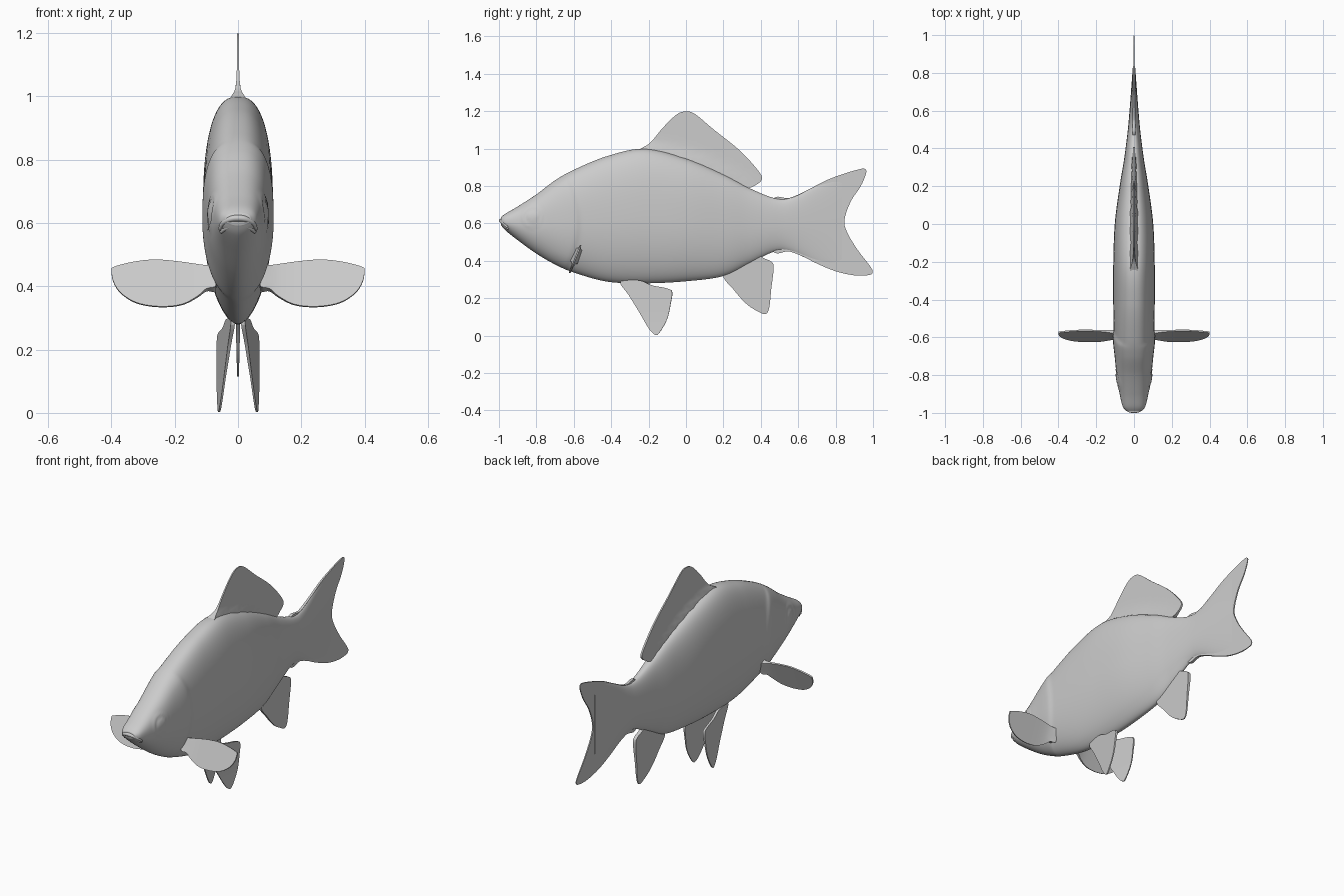
import bpy, bmesh, math
from mathutils import Vector

if "Cube" in bpy.data.objects:
    bpy.data.objects.remove(bpy.data.objects["Cube"])


def spline(pts, n, closed=False):
    """Smooth Catmull-Rom samples through points of any dimension."""
    pts = [Vector(p) for p in pts]
    k = len(pts)
    out = []
    for i in range(k if closed else k - 1):
        q = [pts[j % k] if closed else pts[max(0, min(k - 1, j))] for j in range(i - 1, i + 3)]
        for s in range(n):
            t = s / n
            out.append(0.5 * (2 * q[1] + (q[2] - q[0]) * t
                              + (2 * q[0] - 5 * q[1] + 4 * q[2] - q[3]) * t * t
                              + (3 * q[1] - q[0] - 3 * q[2] + q[3]) * t ** 3))
    return out if closed else out + [pts[-1]]


def finish(bm, name, angle=50):
    bmesh.ops.recalc_face_normals(bm, faces=bm.faces[:])
    me = bpy.data.meshes.new(name)
    bm.to_mesh(me)
    bm.free()
    ob = bpy.data.objects.new(name, me)
    bpy.context.collection.objects.link(ob)
    bpy.ops.object.select_all(action='DESELECT')
    ob.select_set(True)
    bpy.context.view_layer.objects.active = ob
    bpy.ops.object.shade_smooth_by_angle(angle=math.radians(angle))
    return ob


def fin(name, outline, place, thick, normal):
    """Fill a 2D outline, slice it, and give it a varying thickness."""
    bm = bmesh.new()
    bm.faces.new([bm.verts.new((p.x, p.y, 0)) for p in spline(outline, 5, True)])
    for axis in (0, 1):
        vals = [v.co[axis] for v in bm.verts]
        lo, hi = min(vals), max(vals)
        no = Vector((1, 0, 0)) if axis == 0 else Vector((0, 1, 0))
        for i in range(1, 14):
            bmesh.ops.bisect_plane(bm, geom=bm.verts[:] + bm.edges[:] + bm.faces[:], dist=1e-5,
                                   plane_co=no * (lo + (hi - lo) * i / 14), plane_no=no)
    bmesh.ops.triangulate(bm, faces=[f for f in bm.faces if len(f.verts) > 4])
    base = bm.verts[:]
    ext = bmesh.ops.extrude_face_region(bm, geom=bm.faces[:], use_keep_orig=True)
    new = [g for g in ext['geom'] if isinstance(g, bmesh.types.BMVert)]
    nrm = Vector(normal).normalized()
    for group, side in ((base, -1), (new, 1)):
        for v in group:
            a, b = v.co.x, v.co.y
            v.co = Vector(place(a, b)) + nrm * side * thick(a, b)
    return finish(bm, name)


# Body stations: y, top z, bottom z, half width
stations = [
    (-0.99, 0.632, 0.592, 0.040), (-0.965, 0.652, 0.562, 0.060), (-0.90, 0.690, 0.510, 0.076),
    (-0.80, 0.755, 0.438, 0.092), (-0.70, 0.830, 0.380, 0.100), (-0.60, 0.886, 0.337, 0.106),
    (-0.42, 0.960, 0.288, 0.110), (-0.22, 0.999, 0.279, 0.110), (0.0, 0.947, 0.290, 0.102),
    (0.20, 0.862, 0.318, 0.076), (0.34, 0.788, 0.385, 0.053), (0.47, 0.736, 0.448, 0.036),
    (0.56, 0.738, 0.448, 0.027), (0.70, 0.803, 0.388, 0.016), (0.835, 0.855, 0.340, 0.006)]
N = 72


def body_point(s, a):
    y, top, bot, w = s
    zc, h = (top + bot) / 2, (top - bot) / 2
    c, sn = math.cos(a), math.sin(a)
    p = 0.8 if sn > 0 else 1.12
    x = w * math.copysign(abs(c) ** p, c)
    z = zc + h * math.copysign(abs(sn) ** (0.8 if sn > 0 else 1.0), sn)
    # raised gill cover and eye
    edge = -0.575 - 1.1 * (z - 0.60) ** 2
    step = 1 / (1 + math.exp(max(-40, min(40, (y - edge) / 0.006))))
    bump = 0.007 * step * math.exp(-((y - edge) / 0.13) ** 2)
    r = math.hypot(y + 0.82, z - 0.635)
    bump += 0.006 * math.exp(-(r / 0.035) ** 4) - 0.003 * math.exp(-((r - 0.05) / 0.012) ** 2)
    return (x + math.copysign(bump, c) * min(1, abs(c) * 1.5), y, z)


bm = bmesh.new()
rings = [[bm.verts.new(body_point(s, math.tau * (i + 0.5) / N)) for i in range(N)]
         for s in spline(stations, 14)]
for r0, r1 in zip(rings, rings[1:]):
    for i in range(N):
        j = (i + 1) % N
        bm.faces.new((r0[i], r0[j], r1[j], r1[i]))
bm.faces.new(rings[0])
bm.faces.new(rings[-1])
finish(bm, "body", 60)

# Lips
for name, pts, rad in (
        ("upper_lip", [(-0.058, -0.955, 0.580), (-0.046, -0.975, 0.600), (-0.024, -0.988, 0.612), (0, -0.990, 0.615),
                       (0.024, -0.988, 0.612), (0.046, -0.975, 0.600), (0.058, -0.955, 0.580)], 0.010),
        ("lower_lip", [(-0.054, -0.950, 0.570), (-0.040, -0.965, 0.582), (-0.02, -0.976, 0.590), (0, -0.978, 0.592),
                       (0.02, -0.976, 0.590), (0.040, -0.965, 0.582), (0.054, -0.950, 0.570)], 0.009)):
    cu = bpy.data.curves.new(name, 'CURVE')
    cu.dimensions = '3D'
    cu.bevel_depth = rad
    cu.bevel_resolution = 4
    cu.use_fill_caps = True
    sp = cu.splines.new('POLY')
    path = spline(pts, 5)
    sp.points.add(len(path) - 1)
    for i, p in enumerate(path):
        sp.points[i].co = (*p, 1)
        sp.points[i].radius = 0.5 + 0.5 * math.sin(math.pi * i / (len(path) - 1))
    bpy.context.collection.objects.link(bpy.data.objects.new(name, cu))


def upright(a, b):
    return (0, a, b)


# Dorsal fin, flaring where it meets the back
def dorsal_thick(y, z):
    back = 0.995 - 0.15 * (y + 0.2) - 0.4 * (y + 0.2) ** 2
    return 0.003 + 0.006 * max(0, 1.2 - z) + 0.018 * math.exp(-max(0, z - back) / 0.022) * max(0.2, 1 - max(0, y) * 2)


fin("dorsal_fin", [(-0.27, 0.975), (-0.235, 1.003), (-0.19, 1.032), (-0.12, 1.115), (-0.05, 1.182), (0.0, 1.198),
                   (0.05, 1.183), (0.15, 1.10), (0.27, 1.005), (0.35, 0.925), (0.402, 0.858), (0.402, 0.828),
                   (0.37, 0.803), (0.335, 0.788), (0.28, 0.78), (0.10, 0.87), (-0.10, 0.93)],
    upright, dorsal_thick, (1, 0, 0))

# Tail fin
fin("tail_fin", [(0.46, 0.72), (0.555, 0.735), (0.64, 0.773), (0.75, 0.830), (0.85, 0.867), (0.93, 0.890),
                 (0.957, 0.891), (0.963, 0.868), (0.935, 0.800), (0.88, 0.715), (0.847, 0.615), (0.865, 0.545),
                 (0.92, 0.455), (0.985, 0.370), (0.998, 0.338), (0.975, 0.323), (0.90, 0.322), (0.80, 0.344),
                 (0.70, 0.385), (0.62, 0.425), (0.55, 0.450), (0.46, 0.46)],
    upright, lambda y, z: 0.002 + 0.012 * max(0, 1 - y), (1, 0, 0))

# Anal fin
fin("anal_fin", [(0.20, 0.325), (0.255, 0.245), (0.32, 0.172), (0.38, 0.131), (0.425, 0.115), (0.445, 0.15),
                 (0.456, 0.25), (0.468, 0.35), (0.462, 0.390), (0.42, 0.412), (0.375, 0.428), (0.29, 0.40)],
    upright, lambda y, z: 0.003 + 0.025 * max(0, z - 0.12), (1, 0, 0))

pelvic = [(-0.35, 0.288), (-0.305, 0.215), (-0.25, 0.125), (-0.20, 0.040), (-0.165, 0.004), (-0.14, 0.018),
          (-0.10, 0.090), (-0.082, 0.17), (-0.074, 0.232), (-0.10, 0.252), (-0.18, 0.268), (-0.25, 0.295)]
pectoral = [(0.075, 0.455), (0.11, 0.464), (0.18, 0.476), (0.26, 0.483), (0.33, 0.476), (0.392, 0.460),
            (0.399, 0.448), (0.394, 0.415), (0.37, 0.378), (0.32, 0.347), (0.25, 0.335), (0.18, 0.341),
            (0.13, 0.365), (0.10, 0.388), (0.07, 0.395)]

# Paired fins, mirrored
for label, s in (("right", 1), ("left", -1)):
    fin(label + "_pelvic_fin", pelvic,
        lambda y, z: (s * (0.02 + 0.154 * (y + 0.33) + 0.051 * (0.27 - z)), y, z),
        lambda y, z: 0.003 + 0.02 * max(0, z - 0.1), (s, -0.154, 0.051))
    fin(label + "_pectoral_fin", pectoral,
        lambda x, z: (s * x, -0.572 + 0.4 * (z - 0.46), z),
        lambda x, z: 0.004 + 0.016 * math.exp(-max(0, x - 0.08) / 0.03), (0, 1, -0.4))
